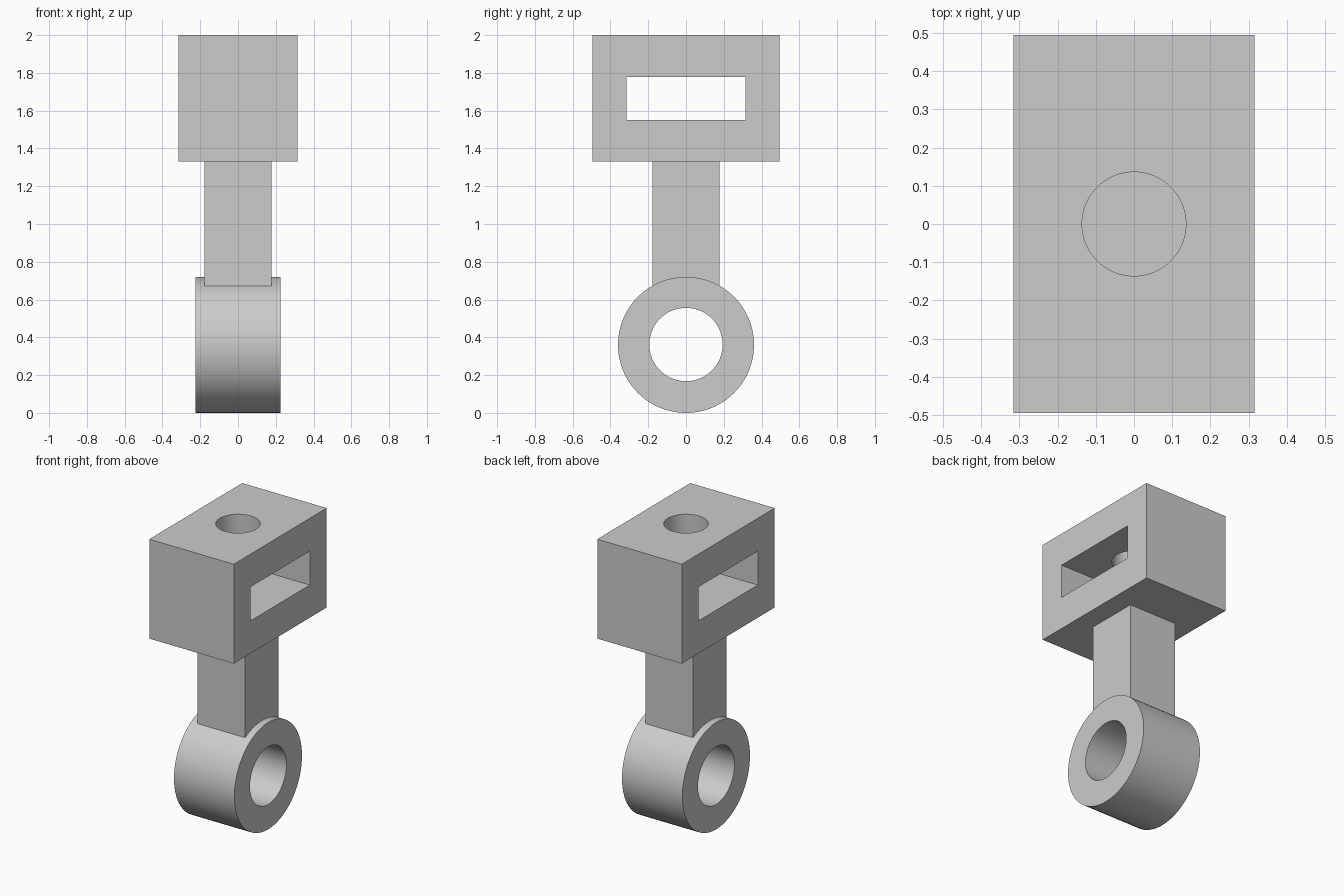
import bpy
from math import pi

if "Cube" in bpy.data.objects:
    bpy.data.objects.remove(bpy.data.objects["Cube"], do_unlink=True)

grey = bpy.data.materials.new("plain grey")
grey.use_nodes = True
colour = (0.604, 0.604, 0.604, 1)
grey.diffuse_color = colour
grey.node_tree.nodes["Principled BSDF"].inputs["Base Color"].default_value = colour


def finish(name):
    obj = bpy.context.object
    obj.name = name
    obj.data.materials.append(grey)
    return obj


def box(name, size, z):
    bpy.ops.mesh.primitive_cube_add(size=1, location=(0, 0, z))
    obj = finish(name)
    obj.scale = size
    bpy.ops.object.transform_apply(location=False, rotation=False, scale=True)
    return obj


def cylinder(name, radius, depth, z, turn=0):
    bpy.ops.mesh.primitive_cylinder_add(vertices=96, radius=radius, depth=depth,
                                        location=(0, 0, z), rotation=(0, turn, 0))
    return finish(name)


def cut(obj, cutter):
    mod = obj.modifiers.new("cut", "BOOLEAN")
    mod.operation = "DIFFERENCE"
    mod.solver = "EXACT"
    mod.object = cutter
    bpy.ops.object.select_all(action="DESELECT")
    bpy.context.view_layer.objects.active = obj
    obj.select_set(True)
    bpy.ops.object.modifier_apply(modifier=mod.name)
    bpy.data.objects.remove(cutter, do_unlink=True)
    bpy.ops.object.shade_smooth_by_angle(angle=pi / 6)


# Head block: sideways slot, round hole from the top down into the slot
head = box("head_block", (0.63, 0.99, 0.67), 1.665)
cut(head, box("slot_cutter", (1, 0.63, 0.228), 1.664))
cut(head, cylinder("hole_cutter", 0.136, 0.5, 1.91))

# Square stem, ending inside the ring wall
box("stem", (0.356, 0.356, 0.75), 0.975)

# Ring with its bore running sideways
ring = cylinder("ring", 0.36, 0.45, 0.36, pi / 2)
cut(ring, cylinder("bore_cutter", 0.194, 1, 0.362, pi / 2))
